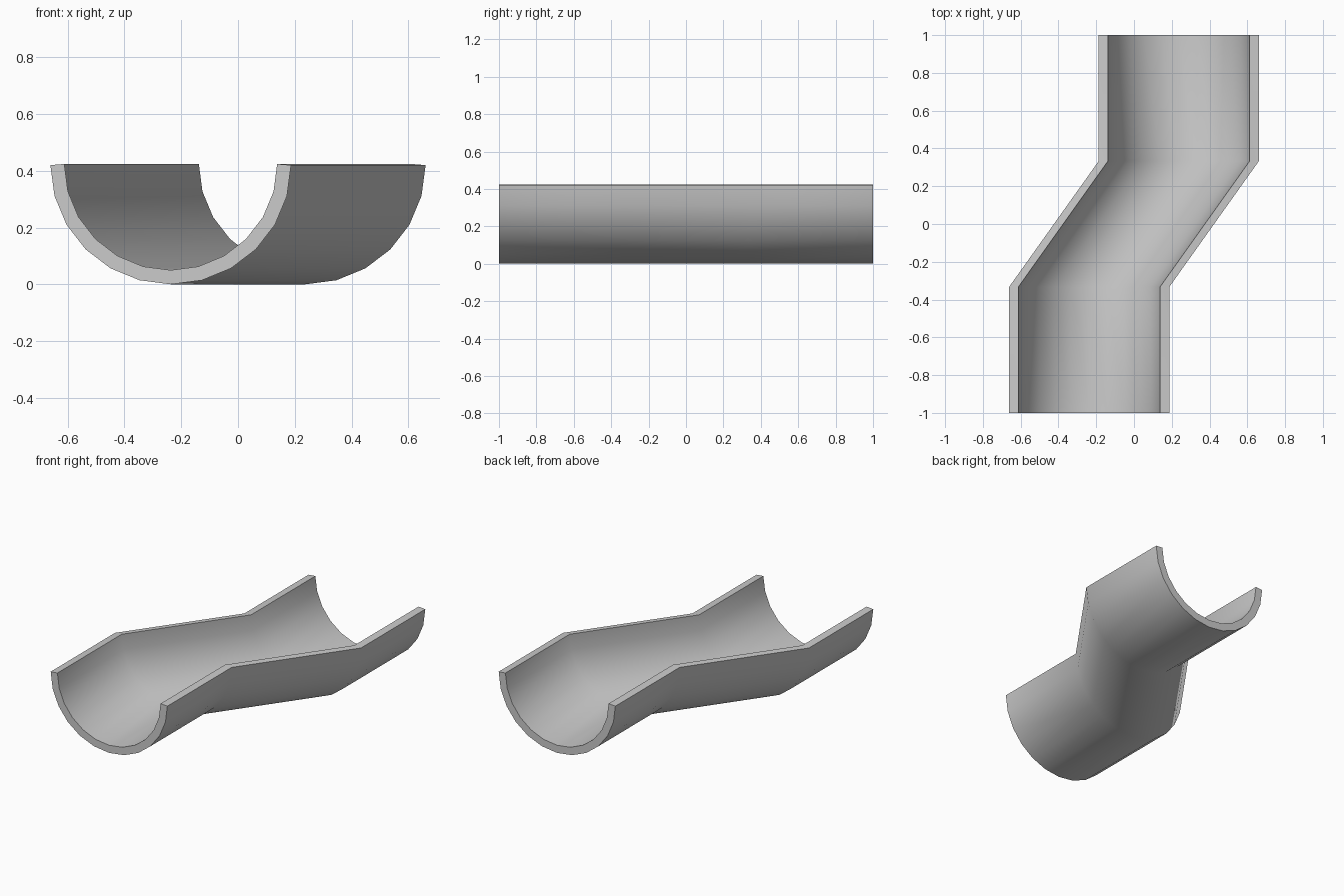
import bpy, bmesh, math

if "Cube" in bpy.data.objects:
    bpy.data.objects.remove(bpy.data.objects["Cube"])

SIDES = 12
R_OUT, R_IN = 0.424, 0.375
Z_OUT, Z_IN = 0.420, 0.424
# (x, y) stations along the S-shaped run
PATH = [(-0.237, -1), (-0.237, -0.333), (0.237, 0.333), (0.237, 1)]


def arc(radius, rx, top):
    # half-round arc from the left rim to the right rim
    pts = []
    for i in range(SIDES + 1):
        a = math.pi * i / SIDES
        pts.append((-rx * math.cos(a), top - radius * math.sin(a)))
    return pts


# closed half-pipe cross-section
profile = arc(Z_OUT, R_OUT, Z_OUT) + arc(R_IN - 0.001, R_IN, Z_IN)[::-1]
n = len(profile)

# sweep the section along the path, mitred at both bends
bm = bmesh.new()
rings = [[bm.verts.new((x + px, y, pz)) for px, pz in profile] for x, y in PATH]
for a, b in zip(rings, rings[1:]):
    for i in range(n):
        j = (i + 1) % n
        bm.faces.new((a[i], a[j], b[j], b[i]))

# end rings
for ring in (rings[0], rings[-1]):
    for i in range(SIDES):
        bm.faces.new((ring[i], ring[i + 1], ring[n - 2 - i], ring[n - 1 - i]))
bmesh.ops.recalc_face_normals(bm, faces=bm.faces)

mesh = bpy.data.meshes.new("gutter_channel")
bm.to_mesh(mesh)
bm.free()
channel = bpy.data.objects.new("gutter_channel", mesh)
bpy.context.collection.objects.link(channel)
bpy.context.view_layer.objects.active = channel
channel.select_set(True)
bpy.ops.object.shade_smooth_by_angle(angle=math.radians(50))
